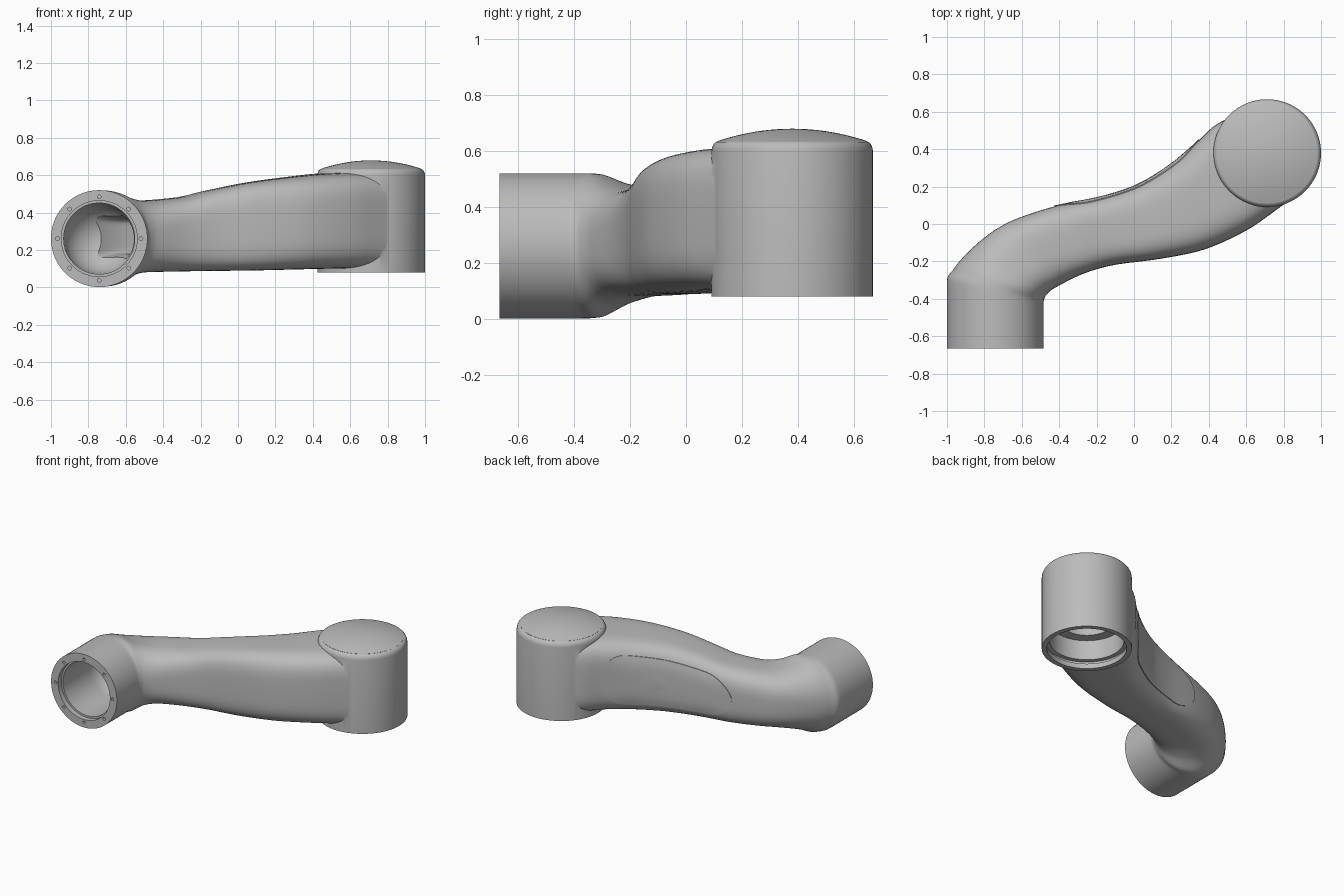
import bpy, bmesh, math
from mathutils import Matrix, Vector

cube = bpy.data.objects.get("Cube")
if cube:
    bpy.data.objects.remove(cube, do_unlink=True)

grey = bpy.data.materials.new("satin_grey")
grey.use_nodes = True
COLOUR = (0.5, 0.5, 0.5, 1)
grey.diffuse_color = COLOUR
for node in grey.node_tree.nodes:
    if node.type == 'BSDF_PRINCIPLED':
        node.inputs["Base Color"].default_value = COLOUR
        node.inputs["Roughness"].default_value = 0.5

# Arm stations: back edge x y, front edge x y, bottom, top, squareness
STATIONS = [
    (-1.0, -.666, -.484, -.666, .002, .52, 2),
    (-1.0, -.31, -.484, -.43, .002, .52, 2),
    (-.96, -.235, -.478, -.395, .005, .518, 2.1),
    (-.85, -.115, -.45, -.36, .052, .485, 2.5),
    (-.68, .005, -.38, -.318, .08, .464, 3.0),
    (-.40, .10, -.25, -.258, .085, .48, 3.5),
    (-.20, .138, -.10, -.218, .088, .52, 3.8),
    (0, .20, .10, -.192, .09, .56, 4),
    (.20, .32, .34, -.147, .095, .59, 4),
    (.35, .45, .60, -.035, .10, .61, 4.2),
    (.43, .525, .77, .082, .10, .614, 4.6),
    (.52, .575, .90, .177, .10, .616, 5),
]
PIVOT = Vector((.712, .379, 0))
TUBE = Vector((-.742, 0, .261))


def station(t):
    """Monotone cubic blend of the stations at parameter t."""
    last = len(STATIONS) - 1
    i = min(int(t), last - 1)
    f = t - i

    def slope(k, c):
        d = [STATIONS[j + 1][c] - STATIONS[j][c] for j in (k - 1, k) if 0 <= j < last]
        a, b = d[0], d[-1]
        return 2 * a * b / (a + b) if a * b > 0 else 0
    out = []
    for c in range(7):
        p, q = STATIONS[i][c], STATIONS[i + 1][c]
        out.append(p + (q - p) * f * f * (3 - 2 * f)
                   + slope(i, c) * f * (1 - f) ** 2 - slope(i + 1, c) * f * f * (1 - f))
    return out


def frame(t):
    ax, ay, bx, by, lo, hi, n = station(t)
    a, b = Vector((ax, ay, 0)), Vector((bx, by, 0))
    centre = (a + b) / 2 + Vector((0, 0, (lo + hi) / 2))
    return centre, (a - b).normalized(), (a - b).length / 2, (hi - lo) / 2, n


def make_object(name, bm):
    bmesh.ops.recalc_face_normals(bm, faces=bm.faces)
    mesh = bpy.data.meshes.new(name)
    bm.to_mesh(mesh)
    bm.free()
    mesh.materials.append(grey)
    obj = bpy.data.objects.new(name, mesh)
    bpy.context.collection.objects.link(obj)
    return obj


def bridge(bm, rings):
    for r, s in zip(rings, rings[1:]):
        for k in range(len(r)):
            m = (k + 1) % len(r)
            bm.faces.new((r[k], r[m], s[m], s[k]))


def loft(name, start, end, inset=0, squarer=0, per=6, sides=72):
    bm = bmesh.new()
    rings = []
    for j in range((end - start) * per + 1):
        centre, across, hw, hz, n = frame(start + j / per)
        power = 2 / (n + squarer)
        ring = []
        for k in range(sides):
            ang = 2 * math.pi * k / sides
            c, s = math.cos(ang), math.sin(ang)
            u = math.copysign(abs(c) ** power, c) * (hw - inset)
            v = math.copysign(abs(s) ** power, s) * (hz - inset)
            ring.append(bm.verts.new(centre + across * u + Vector((0, 0, v))))
        rings.append(ring)
    bridge(bm, rings)
    bm.faces.new(rings[0])
    bm.faces.new(rings[-1])
    return make_object(name, bm)


def lathe(name, profile, origin, along_y=False, sides=72):
    """Closed turned solid; profile is (radius, height) from end to end."""
    bm = bmesh.new()
    turn = Matrix.Rotation(-math.pi / 2, 3, 'X') if along_y else Matrix.Identity(3)
    rings = []
    for r, h in profile:
        angles = [2 * math.pi * k / sides for k in range(sides)]
        rings.append([bm.verts.new(origin + turn @ Vector((r * math.cos(a), r * math.sin(a), h)))
                      for a in angles])
    bridge(bm, rings)
    bm.faces.new(rings[0])
    bm.faces.new(rings[-1])
    return make_object(name, bm)


def combine(body, tool, operation):
    mod = body.modifiers.new(operation.lower(), 'BOOLEAN')
    mod.operation = operation
    mod.solver = 'EXACT'
    mod.object = tool
    bpy.context.view_layer.objects.active = body
    bpy.ops.object.modifier_apply(modifier=mod.name)
    bpy.data.objects.remove(tool, do_unlink=True)


# Swept arm joined to the upright pivot housing
body = loft("arm_body", 0, len(STATIONS) - 1)
housing = lathe("pivot_housing", [(.288, .08), (.288, .6), (.286, .612), (.281, .623),
                                  (.274, .631), (.264, .635)], PIVOT)
combine(body, housing, 'UNION')

# Tube bore with a rounded end, and the hollow leading into the arm
R = .19
dome = [(R * math.cos(a), -.33 + R * math.sin(a))
        for a in (math.pi / 2 * k / 12 for k in range(12))]
bore = lathe("tube_bore", [(.203, -.72), (.203, -.63), (R, -.63)] + dome, TUBE, True)
combine(body, bore, 'DIFFERENCE')
combine(body, loft("arm_hollow", 3, 7, .1, 5), 'DIFFERENCE')

# Stepped socket under the pivot
socket = lathe("pivot_socket", [(.255, .04), (.255, .115), (.268, .115), (.268, .135),
                                (.238, .135), (.238, .275), (.168, .275), (.168, .46)], PIVOT)
combine(body, socket, 'DIFFERENCE')

# Ring of bolt holes in the tube rim
for k in range(8):
    a = math.pi * k / 4
    spot = TUBE + Vector((.223 * math.cos(a), 0, .223 * math.sin(a)))
    combine(body, lathe("bolt_hole", [(.01, -.7), (.01, -.64)], spot, True, 16), 'DIFFERENCE')

# Domed cap on the pivot
H, CAP = .043, .264
cap_profile = [(CAP, .625), (CAP, .636)]
cap_profile += [(CAP * (1 - k / 12), .636 + H * (1 - (1 - k / 12) ** 2)) for k in range(1, 12)]
cap = lathe("pivot_cap", cap_profile + [(.004, .636 + H)], PIVOT)

# Oblong access cover following the back of the arm
bm = bmesh.new()
COVER_MID, COVER_HALF, ROUND, LIFT = 6.95, 2.05, .4, .005
rings = []
for scale, lift in [(k / 10, LIFT) for k in (.2, 2, 4, 6, 8, 10)] + [(1, -.012)]:
    ring = []
    for k in range(96):
        ang = 2 * math.pi * k / 96
        along = math.cos(ang)
        bend = max(0, (abs(along) - 1 + ROUND) / ROUND)
        rise = math.copysign(math.sqrt(max(0, 1 - bend * bend)), math.sin(ang))
        centre, across, hw, hz, n = frame(COVER_MID + COVER_HALF * scale * along)
        v = rise * scale * .7
        u = hw * (1 - abs(v) ** n) ** (1 / n) + lift
        ring.append(bm.verts.new(centre + across * u + Vector((0, 0, v * hz))))
    rings.append(ring)
bridge(bm, rings)
bm.faces.new(rings[0])
cover = make_object("access_cover", bm)

# Smooth shading with crisp edges
for obj in (body, cap, cover):
    bpy.ops.object.select_all(action='DESELECT')
    obj.select_set(True)
    bpy.context.view_layer.objects.active = obj
    bpy.ops.object.shade_smooth_by_angle(angle=math.radians(32))
